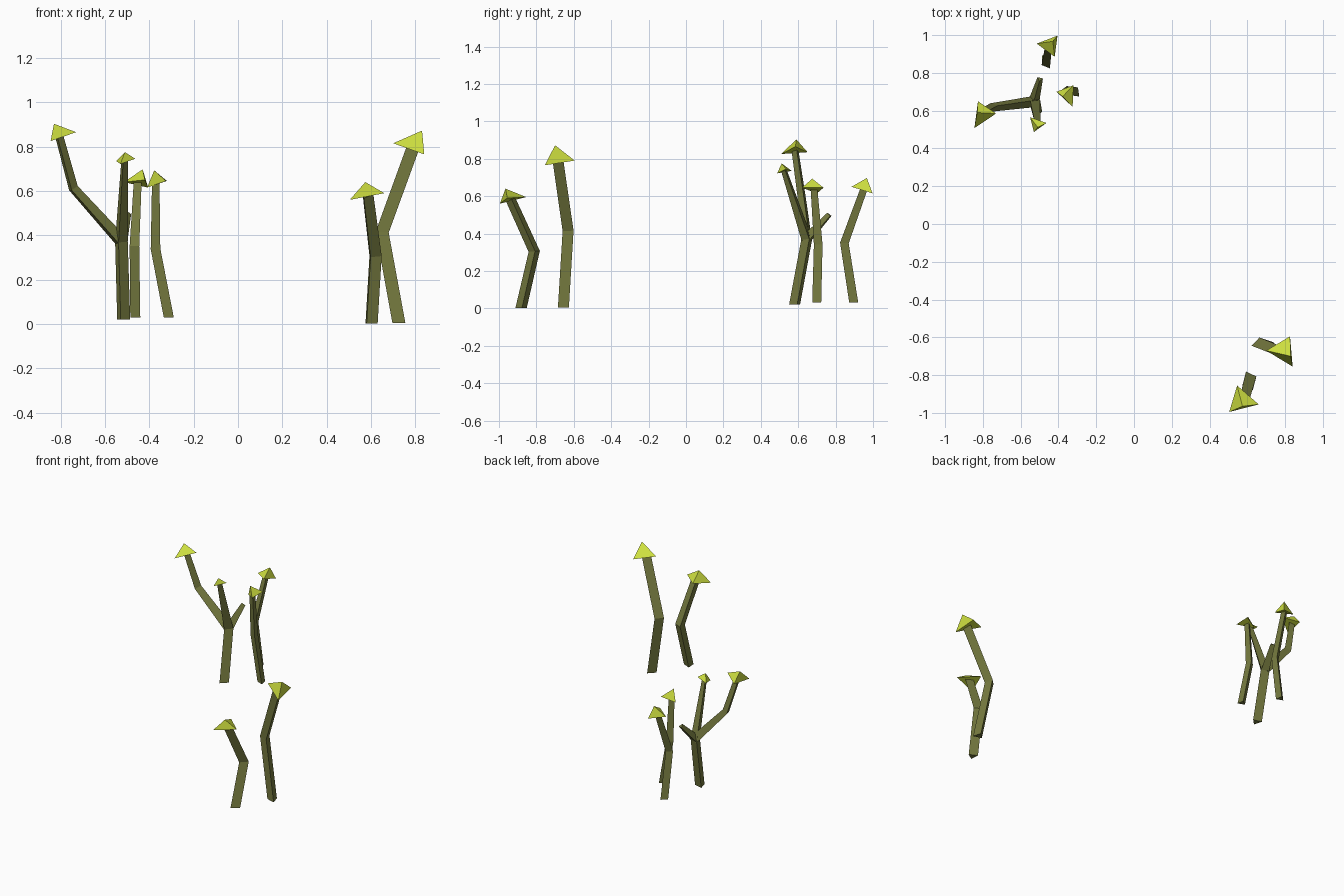
import bpy, bmesh
from math import radians, cos, sin
from mathutils import Vector

if "Cube" in bpy.data.objects:
    bpy.data.objects.remove(bpy.data.objects["Cube"])


def material(name, color):
    m = bpy.data.materials.new(name)
    m.diffuse_color = color
    m.use_nodes = True
    m.node_tree.nodes["Principled BSDF"].inputs["Base Color"].default_value = m.diffuse_color
    return m


STALK = material("olive_stalk", (0.18, 0.195, 0.05, 1))
TIP = material("lime_tip", (0.61, 0.73, 0.05, 1))


def finish(name, bm, mat):
    bmesh.ops.recalc_face_normals(bm, faces=bm.faces)
    me = bpy.data.meshes.new(name)
    bm.to_mesh(me)
    bm.free()
    me.materials.append(mat)
    ob = bpy.data.objects.new(name, me)
    bpy.context.collection.objects.link(ob)


def stalk(name, path, radii, turn, flat_start=True):
    """Three-sided bent tube; turn is the direction of its first edge."""
    pts = [Vector(p) for p in path]
    up = Vector((0, 0, 1))
    bm = bmesh.new()
    rings = []
    for i, (p, r) in enumerate(zip(pts, radii)):
        into = (p - pts[i - 1]).normalized() if i else Vector()
        out = (pts[i + 1] - p).normalized() if i + 1 < len(pts) else Vector()
        tangent = up if i == 0 and flat_start else into + out
        q = up.rotation_difference(tangent)
        ring = []
        for k in range(3):
            a = radians(turn + 120 * k)
            ring.append(bm.verts.new(p + q @ Vector((r * cos(a), r * sin(a), 0))))
        rings.append(ring)
    for a, b in zip(rings, rings[1:]):
        for k in range(3):
            j = (k + 1) % 3
            bm.faces.new((a[k], a[j], b[j], b[k]))
    bm.faces.new(rings[0])
    bm.faces.new(rings[-1])
    finish(name, bm, STALK)


def tip(name, apex, base):
    """Three-sided pyramid tip."""
    bm = bmesh.new()
    top = bm.verts.new(apex)
    b = [bm.verts.new(p) for p in base]
    bm.faces.new(b)
    for k in range(3):
        bm.faces.new((b[k], b[(k + 1) % 3], top))
    finish(name, bm, TIP)


# Front pair
stalk("front_tall_stalk", [(.73, -.66, .005), (.655, -.635, .415), (.795, -.69, .80)],
      (.035, .035, .034), -45)
tip("front_tall_tip", (.83, -.70, .872),
    [(.70, -.67, .815), (.84, -.755, .765), (.826, -.595, .79)])
stalk("front_short_stalk", [(.595, -.88, .003), (.613, -.81, .305), (.58, -.935, .58)],
      (.035, .035, .031), 5)
tip("front_short_tip", (.574, -.965, .64),
    [(.504, -.995, .56), (.66, -.955, .59), (.546, -.855, .595)])

# Forked stalk with its three arms
fork = (-.53, .65, .37)
stalk("forked_trunk", [(-.52, .585, .02), fork], (.035, .034), 15)
stalk("fork_left_arm", [fork, (-.745, .62, .61), (-.81, .585, .85)],
      (.034, .026, .022), 15, False)
tip("fork_left_tip", (-.83, .59, .903),
    [(-.826, .65, .835), (-.73, .585, .865), (-.845, .508, .825)])
stalk("fork_centre_arm", [fork, (-.513, .525, .74)], (.034, .018), 15, False)
tip("fork_centre_tip", (-.51, .512, .775),
    [(-.55, .565, .735), (-.463, .535, .745), (-.53, .487, .722)])
stalk("fork_stub", [fork, (-.498, .768, .50)], (.032, .017), 15, False)

# Back pair of thin stalks
stalk("back_outer_stalk", [(-.458, .895, .03), (-.462, .845, .35), (-.448, .952, .645)],
      (.028, .027, .022), -52)
tip("back_outer_tip", (-.43, .967, .697),
    [(-.515, .955, .64), (-.405, .997, .615), (-.42, .885, .65)])
stalk("back_inner_stalk", [(-.307, .697, .03), (-.367, .705, .34), (-.367, .683, .64)],
      (.028, .027, .021), -52)
tip("back_inner_tip", (-.378, .675, .693),
    [(-.41, .70, .615), (-.32, .735, .645), (-.325, .62, .645)])
